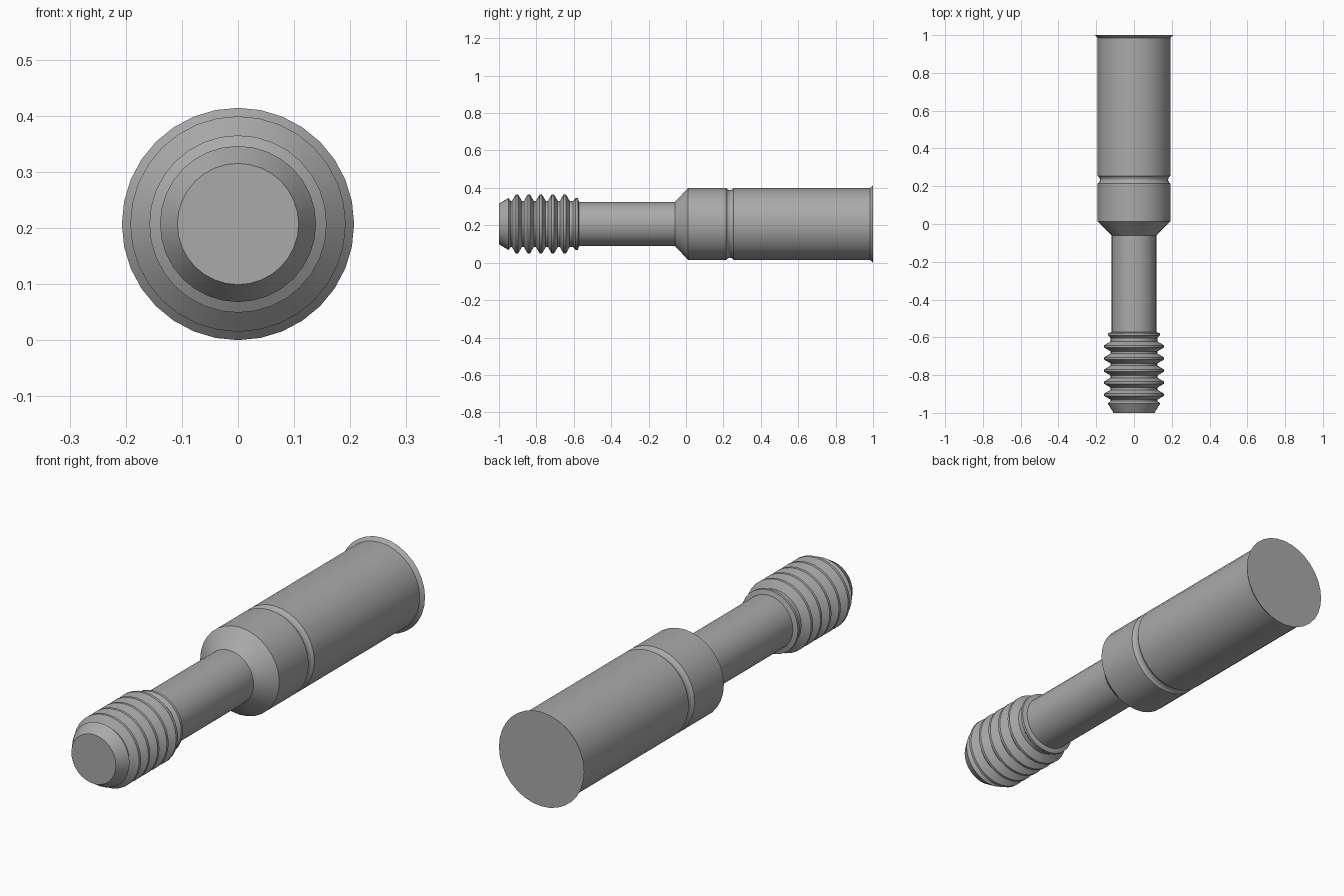
import bpy, bmesh, math
from mathutils import Matrix, Vector

cube = bpy.data.objects.get("Cube")
if cube:
    bpy.data.objects.remove(cube, do_unlink=True)

SIDES = 32
AXIS_Z = 0.207

steel = bpy.data.materials.new("grey_steel")
steel.use_nodes = True
grey = (0.4, 0.4, 0.4, 1)
steel.diffuse_color = grey
steel.node_tree.nodes["Principled BSDF"].inputs["Base Color"].default_value = grey


def lathe(name, profile):
    """Revolve (y, radius) points about the long axis; radius 0 closes an end."""
    bm = bmesh.new()
    verts = [bm.verts.new((0, y, r)) for y, r in profile]
    edges = [bm.edges.new(pair) for pair in zip(verts, verts[1:])]
    bmesh.ops.spin(bm, geom=verts + edges, cent=(0, 0, 0), axis=(0, 1, 0),
                   angle=math.tau, steps=SIDES, use_duplicate=False)
    bmesh.ops.remove_doubles(bm, verts=bm.verts, dist=0.0001)
    bmesh.ops.recalc_face_normals(bm, faces=bm.faces)
    # Open tubes: make sure the faces look away from the axis
    if sum(f.normal.dot(Vector((f.calc_center_median().x, 0, f.calc_center_median().z)))
           for f in bm.faces) < 0:
        bmesh.ops.reverse_faces(bm, faces=bm.faces)
    bmesh.ops.translate(bm, verts=bm.verts, vec=(0, 0, AXIS_Z))
    mesh = bpy.data.meshes.new(name)
    bm.to_mesh(mesh)
    bm.free()
    mesh.materials.append(steel)
    obj = bpy.data.objects.new(name, mesh)
    bpy.context.collection.objects.link(obj)
    bpy.ops.object.select_all(action='DESELECT')
    obj.select_set(True)
    bpy.context.view_layer.objects.active = obj
    bpy.ops.object.shade_smooth_by_angle(angle=math.radians(25))
    return obj


# Threaded end: chamfered tip, five ridges and a low end collar
ROOT, CREST, PITCH = 0.124, 0.158, 0.064
thread = [(-1, 0), (-1, 0.108), (-0.95, 0.139), (-0.938, ROOT)]
for i in range(5):
    y = -0.904 + i * PITCH
    thread += [(y - 0.026, ROOT), (y - 0.006, CREST), (y + 0.006, CREST), (y + 0.026, ROOT)]
thread += [(-0.603, ROOT), (-0.59, 0.138), (-0.578, 0.138), (-0.572, 0.118)]
lathe("threaded_end", thread)

# Plain narrow shank
lathe("shank", [(-0.572, 0.118), (-0.06, 0.118)])

# Wide body: shoulder cone, shallow rounded groove, flared rim, flat end
groove = [(0.235 + 0.02 * t, 0.192 - 0.012 * (1 - t * t)) for t in (-1, -0.5, 0, 0.5, 1)]
lathe("body", [(-0.06, 0.118), (0.012, 0.192)] + groove
      + [(0.985, 0.192), (1, 0.207), (1, 0)])
